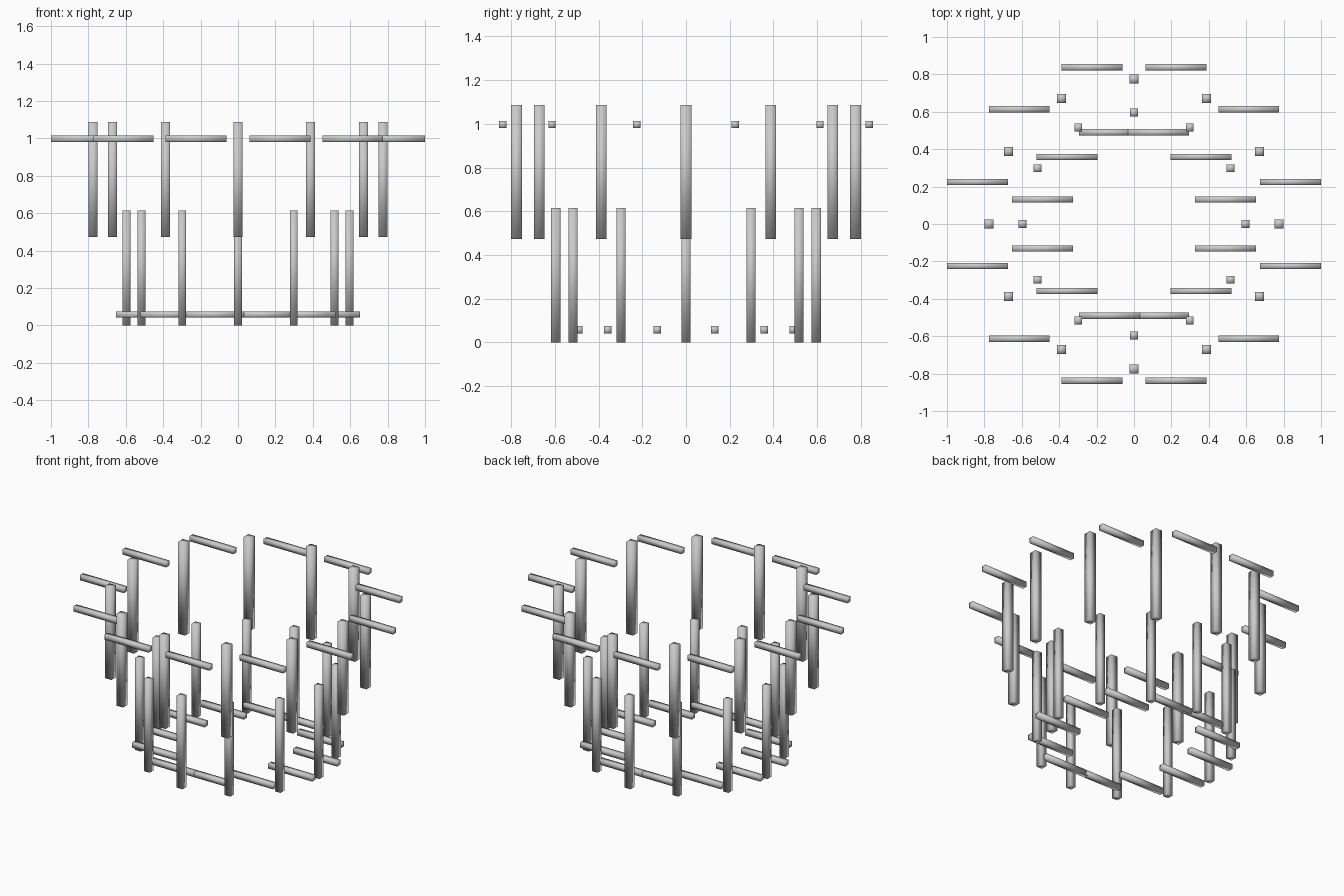
import bpy
from math import radians, cos, sin

if "Cube" in bpy.data.objects:
    bpy.data.objects.remove(bpy.data.objects["Cube"])


def bar(name, center, size):
    """Smooth-shaded box."""
    bpy.ops.mesh.primitive_cube_add(size=1, location=center)
    ob = bpy.context.object
    ob.name = name
    for v in ob.data.vertices:
        v.co = [c * s for c, s in zip(v.co, size)]
    for p in ob.data.polygons:
        p.use_smooth = True


def ring(name, radius, start, z0, z1, sx, sy):
    """Twelve unrotated bars placed around a circle."""
    for i in range(12):
        a = radians(start + 30 * i)
        bar(f"{name}_{i + 1}",
            (radius * cos(a), radius * sin(a), (z0 + z1) / 2),
            (sx, sy, z1 - z0))


# Lower tier: posts and rails
ring("lower_post", 0.596, 0, 0.0, 0.615, 0.042, 0.042)
ring("lower_rail", 0.507, 15, 0.041, 0.075, 0.325, 0.034)

# Upper tier: posts and rails
ring("upper_post", 0.775, 0, 0.473, 1.087, 0.049, 0.049)
ring("upper_rail", 0.867, 15, 0.98, 1.014, 0.325, 0.034)
